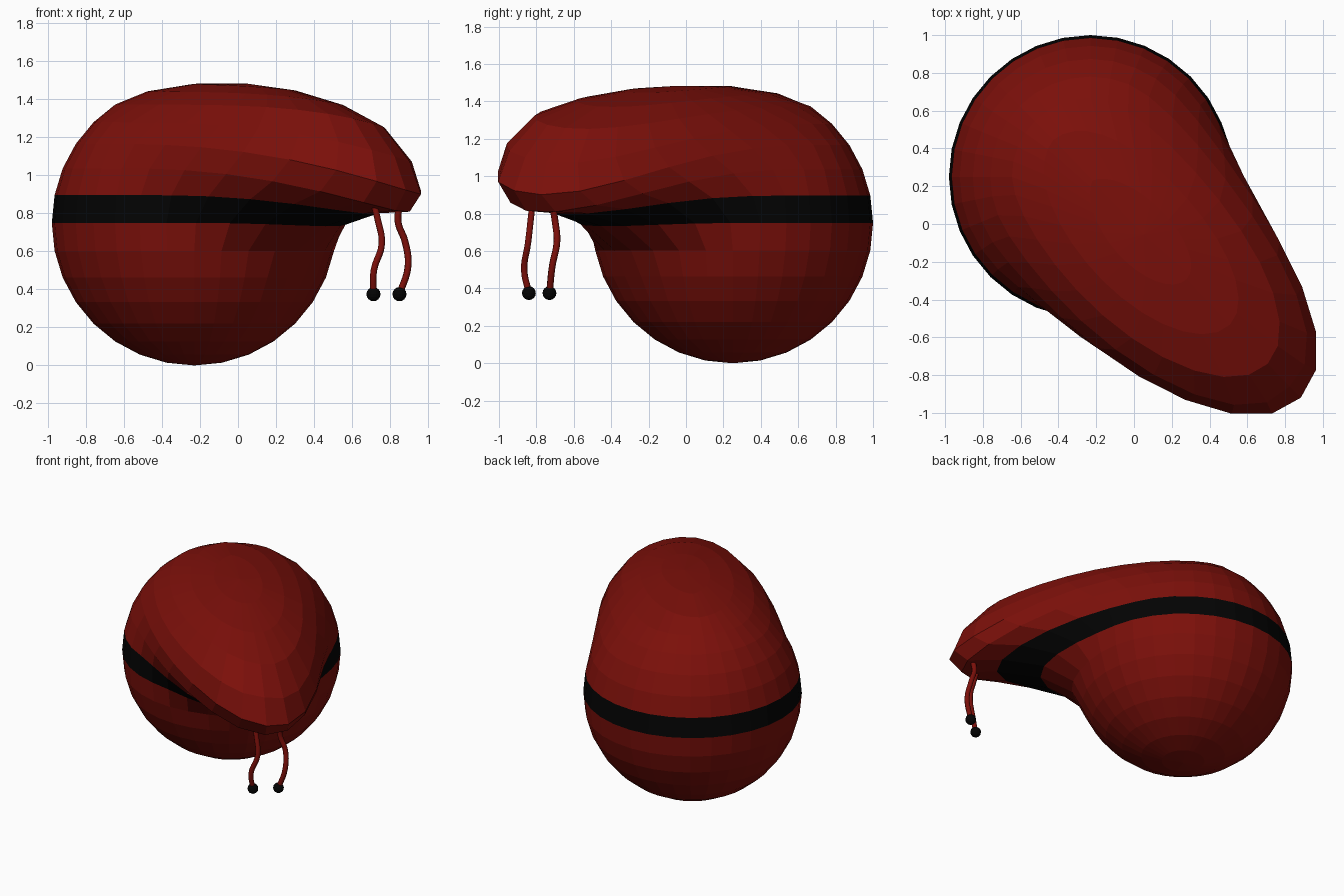
import bpy, bmesh
from math import sin, cos, acos, atan2, asin, radians, degrees
from mathutils import Vector

if "Cube" in bpy.data.objects:
    bpy.data.objects.remove(bpy.data.objects["Cube"])

CENTRE = Vector((-0.23, 0.25, 0.75))
R = 0.75
OUT = Vector((1, -1, 0)).normalized()    # direction of the pulled lobe
SIDE = Vector((1, 1, 0)).normalized()


def material(name, rgb):
    m = bpy.data.materials.new(name)
    m.diffuse_color = (*rgb, 1)
    m.use_nodes = True
    m.node_tree.nodes["Principled BSDF"].inputs["Base Color"].default_value = m.diffuse_color
    return m


red = material("dark_red", (0.2, 0.005, 0.003))
black = material("black", (0.001, 0.001, 0.001))


def clamp(v, lo=0, hi=1):
    return max(lo, min(hi, v))


def pull(co):
    """Soft-pull a sphere point toward the lobe tip."""
    s, t, z = co.dot(OUT), co.dot(SIDE), co.z
    lat = asin(clamp(z / R, -1))
    phi = atan2(t, s) * 0.86
    peak = radians(42)
    c = sin(peak) * sin(lat) + cos(peak) * cos(lat) * cos(phi)
    angle = degrees(acos(clamp(c, -1)))
    # falloff reaches further over the crown than under the lobe
    angle *= 1 - 0.2 * clamp((lat - peak) / radians(48)) + 0.1 * clamp((peak - lat) / peak)
    x = clamp(1 - (angle - 5) / 60)
    w = x * x * (3 - 2 * x)
    # underside drops more than the top, leaving a blunt tip
    k = clamp((degrees(lat) - 22) / 36)
    drop = (0.32 - 0.22 * k) * w * w
    t *= 1 + (0.4 * w if t < 0 else 0.33 * w * w)
    s += w - 0.5 * t * t * w
    z -= drop + 0.22 * t * w * w
    t -= 0.04 * w
    return CENTRE + OUT * s + SIDE * t + Vector((0, 0, z))


# Body: faceted sphere with a lobe and a dark ring above the equator
bm = bmesh.new()
bmesh.ops.create_uvsphere(bm, u_segments=32, v_segments=16, radius=R)
for f in bm.faces:
    f.material_index = 1 if 0 < f.calc_center_median().z < 0.146 else 0
for v in bm.verts:
    v.co = pull(v.co)
me = bpy.data.meshes.new("hood_body")
bm.to_mesh(me)
bm.free()
me.materials.append(red)
me.materials.append(black)
bpy.context.collection.objects.link(bpy.data.objects.new("hood_body", me))


# Hanging cords with end beads
def cord(name, pts):
    cu = bpy.data.curves.new(name, 'CURVE')
    cu.dimensions = '3D'
    cu.bevel_depth = 0.018
    cu.bevel_resolution = 2
    cu.resolution_u = 5
    sp = cu.splines.new('BEZIER')
    sp.bezier_points.add(len(pts) - 1)
    for p, co in zip(sp.bezier_points, pts):
        p.co = co
        p.handle_left_type = p.handle_right_type = 'AUTO'
    cu.materials.append(red)
    bpy.context.collection.objects.link(bpy.data.objects.new(name, cu))

    bpy.ops.mesh.primitive_uv_sphere_add(segments=16, ring_count=8, radius=0.037,
                                         location=pts[-1])
    bead = bpy.context.object
    bead.name = name + "_bead"
    bead.data.materials.append(black)


cord("left_cord", [(0.71, -0.82, 0.87), (0.735, -0.83, 0.77), (0.757, -0.845, 0.64),
                   (0.715, -0.865, 0.5), (0.713, -0.84, 0.375)])
cord("right_cord", [(0.86, -0.72, 0.88), (0.842, -0.70, 0.76), (0.88, -0.69, 0.65),
                    (0.895, -0.715, 0.52), (0.85, -0.73, 0.375)])
